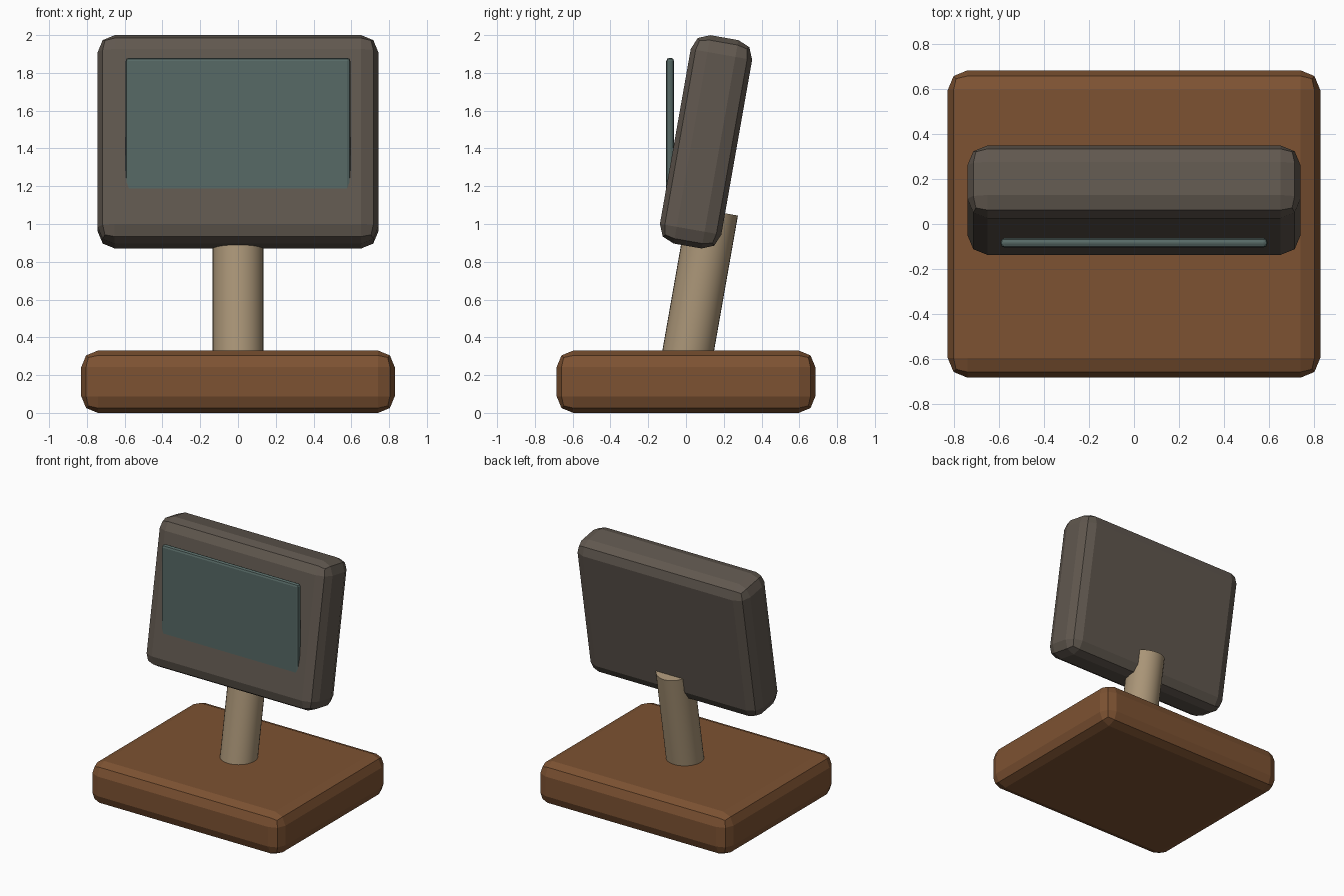
import bpy
import math
from mathutils import Vector

if "Cube" in bpy.data.objects:
    bpy.data.objects.remove(bpy.data.objects["Cube"])

TILT = math.radians(-10)  # leans back, towards +y


def material(name, rgb):
    m = bpy.data.materials.new(name)
    m.diffuse_color = (*rgb, 1)
    m.use_nodes = True
    m.node_tree.nodes["Principled BSDF"].inputs["Base Color"].default_value = m.diffuse_color
    return m


def rounded_box(name, size, centre, bevel, mat, tilt=0.0):
    bpy.ops.mesh.primitive_cube_add(size=1, location=centre)
    ob = bpy.context.object
    ob.name = name
    ob.scale = size
    bpy.ops.object.transform_apply(location=False, rotation=False, scale=True)
    ob.rotation_euler.x = tilt
    mod = ob.modifiers.new("rounded edges", 'BEVEL')
    mod.width = bevel
    mod.segments = 2
    ob.data.materials.append(mat)
    return ob


brown = material("warm brown", (0.205, 0.085, 0.032))
grey = material("warm grey", (0.118, 0.097, 0.078))
tan = material("tan", (0.40, 0.30, 0.185))
teal = material("dull teal", (0.095, 0.143, 0.133))

# Base slab
rounded_box("base", (1.66, 1.37, 0.33), (0, 0, 0.165), 0.088, brown)

# Leaning post, its square-cut top showing behind the head
axis = Vector((0, math.sin(-TILT), math.cos(TILT)))
top = Vector((0, 0.142, 1.068))
length = 0.85
bpy.ops.mesh.primitive_cylinder_add(vertices=32, radius=0.135, depth=length,
                                    location=top - axis * length / 2,
                                    rotation=(TILT, 0, 0))
post = bpy.context.object
post.name = "post"
post.data.materials.append(tan)
bpy.ops.object.shade_smooth_by_angle(angle=math.radians(30))

# Tilted display housing
rounded_box("display_housing", (1.485, 0.33, 1.12), (0, 0.106, 1.435), 0.09, grey, TILT)

# Upright screen panel, its lower part sunk into the housing
rounded_box("screen", (1.19, 0.042, 0.88), (0, -0.084, 1.44), 0.018, teal)
